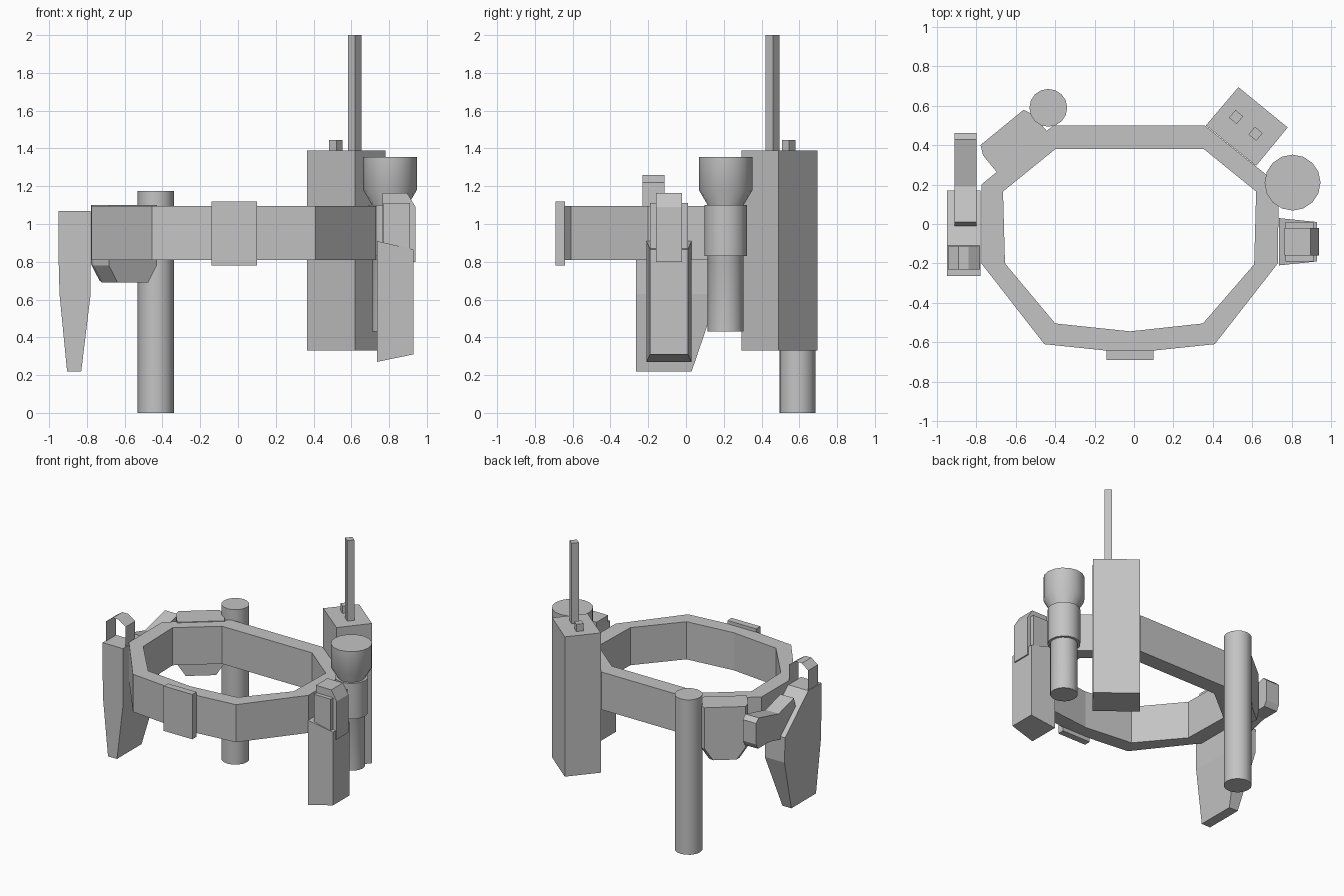
import bpy, bmesh, math

cube = bpy.data.objects.get("Cube")
if cube:
    bpy.data.objects.remove(cube, do_unlink=True)

grey = bpy.data.materials.new("plain_grey")
grey.use_nodes = True
grey.diffuse_color = (0.55, 0.55, 0.55, 1)
grey.node_tree.nodes["Principled BSDF"].inputs["Base Color"].default_value = (0.55, 0.55, 0.55, 1)


def loft(name, loops, ring=False, sheet=False, smooth=False):
    """Skin a series of equal-length point loops; ring joins last to first."""
    bm = bmesh.new()
    rows = [[bm.verts.new(p) for p in loop] for loop in loops]
    n = len(rows[0])
    pairs = list(zip(rows, rows[1:]))
    if ring:
        pairs.append((rows[-1], rows[0]))
    for a, b in pairs:
        for i in range(n - 1 if sheet else n):
            j = (i + 1) % n
            bm.faces.new((a[i], a[j], b[j], b[i]))
    if not ring and not sheet:
        bm.faces.new(rows[0][::-1])
        bm.faces.new(rows[-1])
    bmesh.ops.recalc_face_normals(bm, faces=bm.faces)
    mesh = bpy.data.meshes.new(name)
    bm.to_mesh(mesh)
    bm.free()
    mesh.materials.append(grey)
    obj = bpy.data.objects.new(name, mesh)
    bpy.context.collection.objects.link(obj)
    if smooth:
        bpy.ops.object.select_all(action='DESELECT')
        obj.select_set(True)
        bpy.context.view_layer.objects.active = obj
        bpy.ops.object.shade_smooth_by_angle(angle=math.radians(30))
    return obj


def flat(outline, z):
    return [(x, y, z) for x, y in outline]


def side(outline, x):
    return [(x, y, z) for y, z in outline]


def rect(a0, a1, b0, b1):
    return [(a0, b0), (a1, b0), (a1, b1), (a0, b1)]


def box(name, x0, x1, y0, y1, z0, z1):
    return loft(name, [flat(rect(x0, x1, y0, y1), z) for z in (z0, z1)])


def turned(name, x, y, profile, sides=16, phase=0.0):
    """Stack of regular polygons given as (radius, height)."""
    turns = [phase + math.tau * i / sides for i in range(sides)]
    loft(name, [[(x + r * math.cos(t), y + r * math.sin(t), z) for t in turns]
                for r, z in profile], smooth=sides > 4)


# Belt band and buckle
outer = [(-.41, .50), (.36, .50), (.735, .20), (.73, -.20), (.41, -.61),
         (-.02, -.655), (-.455, -.61), (-.775, -.20), (-.775, .20)]
inner = [(-.40, .38), (.355, .38), (.62, .165), (.61, -.205), (.35, -.505),
         (-.02, -.545), (-.40, -.505), (-.655, -.20), (-.665, .165)]
loft("belt", [flat(outer, .81), flat(outer, 1.095), flat(inner, 1.095), flat(inner, .81)], ring=True)
box("buckle", -.14, .10, -.69, -.64, .78, 1.12)

# Baton
turned("baton", -.435, .59, [(.096, 0), (.096, 1.175)])

# Radio with antenna and knob
radio = [(.365, .50), (.53, .695), (.78, .49), (.62, .295)]
loft("radio_body", [flat(radio, .33), flat(radio, 1.39)])
turned("radio_antenna", .617, .458, [(.036, 1.38), (.036, 2)], 4, math.radians(5))
turned("radio_knob", .518, .543, [(.036, 1.38), (.036, 1.445)], 4, math.radians(5))

# Flashlight and its holder
turned("flashlight", .805, .21, [(.095, .43), (.095, 1.10), (.142, 1.18), (.142, 1.355)])
turned("flashlight_holder", .805, .21, [(.113, .83), (.113, 1.10)])

# Left side pouch with the tool it carries
loft("tool_pouch", [side(rect(-.21, .03, .27, .91), .735),
                    side(rect(-.19, .01, .31, .865), .93)])
box("tool_body", .77, .91, -.19, .01, .80, 1.11)
ridge = [(.765, .80), (.94, .80), (.94, 1.09), (.895, 1.165), (.765, 1.165)]
loft("tool_top", [[(x, y, z) for x, z in ridge] for y in (-.16, -.02)])

# Holster, grip and retaining strap
sections = [(.22, .03, -.905, -.83), (.63, .17, -.945, -.78),
            (.82, .17, -.95, -.78), (1.07, -.11, -.95, -.78)]
loft("holster", [flat(rect(x0, x1, -.265, back), z) for z, back, x0, x1 in sections])
grip = [(-.05, .84), (.14, .79), (.30, .83), (.44, .83), (.462, .87),
        (.462, 1.03), (.43, 1.06), (.19, 1.0), (.01, 1.05)]
loft("grip", [side(grip, x) for x in (-.912, -.80)])
arch = [(-.945, 1.06), (-.945, 1.22), (-.89, 1.26), (-.84, 1.26), (-.782, 1.22), (-.782, 1.06)]
loft("holster_strap", [[(x, y, z) for x, z in arch] for y in (-.23, -.115)], sheet=True)

# Angled rear pouch, narrowing outwards with cut lower corners
def pouch_loop(half, low, depth):
    shape = [(-half, 1.10), (-half, low + .09), (-half + .06, low),
             (half - .06, low), (half, low + .09), (half, 1.10)]
    return [(-.67 + .77 * t - .63 * depth, .49 + .63 * t + .77 * depth, z) for t, z in shape]


loft("rear_pouch", [pouch_loop(.165, .69, -.18), pouch_loop(.165, .69, -.05), pouch_loop(.142, .70, 0)])
